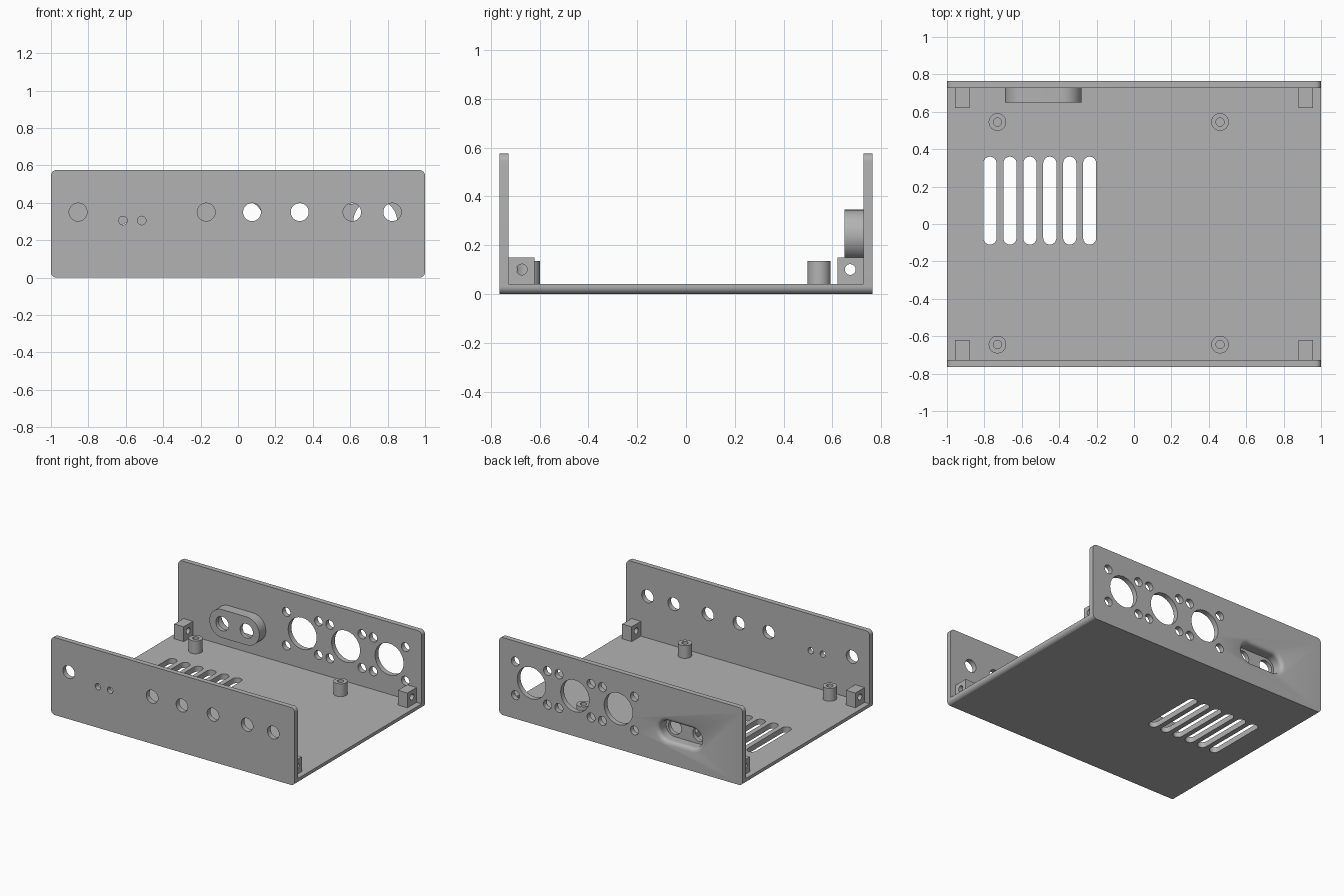
import bpy, bmesh
from math import sin, cos, pi, sqrt, radians

if "Cube" in bpy.data.objects:
    bpy.data.objects.remove(bpy.data.objects["Cube"], do_unlink=True)

grey = bpy.data.materials.new("plain_grey")
grey.use_nodes = True
grey.diffuse_color = (0.45, 0.45, 0.45, 1)
grey.node_tree.nodes["Principled BSDF"].inputs["Base Color"].default_value = (0.45, 0.45, 0.45, 1)

HALF_Y, WALL, FLOOR, HEIGHT = 0.765, 0.038, 0.04, 0.575
INNER_Y = HALF_Y - WALL


def rounded(cu, cv, hu, hv, r, n=10):
    """Rounded rectangle outline; a circle or slot when r fills it."""
    pts = []
    for k, (su, sv) in enumerate([(1, 1), (-1, 1), (-1, -1), (1, -1)]):
        for i in range(n + 1):
            a = (k + i / n) * pi / 2
            pts.append((cu + su * (hu - r) + r * cos(a), cv + sv * (hv - r) + r * sin(a)))
    return pts


def circle(cu, cv, r):
    return rounded(cu, cv, r, r, r)


def place(axis, u, v, t):
    return {"x": (t, u, v), "y": (u, t, v), "z": (u, v, t)}[axis]


def loft(bm, axis, sections):
    """Closed solid through (position, outline) sections along an axis."""
    rings = [[bm.verts.new(place(axis, u, v, t)) for u, v in pts] for t, pts in sections]
    n = len(rings[0])
    for a, b in zip(rings, rings[1:]):
        for i in range(n):
            bm.faces.new((a[i], a[(i + 1) % n], b[(i + 1) % n], b[i]))
    bm.faces.new(rings[0])
    bm.faces.new(rings[-1])


def solid(name, axis, *lofts):
    bm = bmesh.new()
    for sections in lofts:
        loft(bm, axis, sections)
    bmesh.ops.remove_doubles(bm, verts=bm.verts, dist=1e-5)
    bmesh.ops.recalc_face_normals(bm, faces=bm.faces)
    mesh = bpy.data.meshes.new(name)
    bm.to_mesh(mesh)
    bm.free()
    mesh.materials.append(grey)
    obj = bpy.data.objects.new(name, mesh)
    bpy.context.collection.objects.link(obj)
    return obj


def prism(outline, a, b):
    return [(a, outline), (b, outline)]


def cut(obj, axis, *lofts):
    cutter = solid("cutter", axis, *lofts)
    cutter.hide_render = True
    mod = obj.modifiers.new("cut", "BOOLEAN")
    mod.operation, mod.solver, mod.object = "DIFFERENCE", "EXACT", cutter
    bpy.context.view_layer.objects.active = obj
    bpy.ops.object.modifier_apply(modifier=mod.name)
    bpy.data.objects.remove(cutter, do_unlink=True)


parts = []
panel = rounded(0, HEIGHT / 2, 1, HEIGHT / 2, 0.03)

# Floor with rounded lower side edges and a row of vent slots
floor = solid("floor", "y", prism([(x, min(z, FLOOR)) for x, z in panel], -INNER_Y, INNER_Y))
cut(floor, "z", *[prism(rounded(-0.77 + i * 0.1066, 0.125, 0.035, 0.235, 0.035), -0.1, 0.1)
                  for i in range(6)])
parts.append(floor)

# Front panel with control and indicator holes
front = solid("front_panel", "y", prism(panel, -HALF_Y, -INNER_Y))
controls = [(x, 0.35, 0.048) for x in (-0.855, -0.17, 0.075, 0.33, 0.61, 0.825)]
lamps = [(x, 0.305, 0.023) for x in (-0.615, -0.515)]
cut(front, "y", *[prism(circle(*c), -0.9, -0.6) for c in controls + lamps])
parts.append(front)

# Back panel with three connector openings and their screw holes
back = solid("back_panel", "y", prism(panel, INNER_Y, HALF_Y))
openings = []
for x in (0.02, 0.377, 0.734):
    openings.append(circle(x, 0.3, 0.117))
    openings += [circle(x + sx * 0.132, 0.3 + sz * 0.125, 0.033) for sx in (-1, 1) for sz in (-1, 1)]
cut(back, "y", *[prism(o, 0.6, 0.9) for o in openings])

# Recessed cup behind the back panel, with a flared mouth and two holes
CX, CZ, FLARE = -0.485, 0.24, 0.03


def slot(grow):
    r = 0.072 + grow
    return rounded(CX, CZ, 0.1 + r, r, r)


cup = solid("recess_cup", "y", prism(slot(0.033), 0.65, INNER_Y))
recess = [(0.68, slot(0))]
for i in range(7):
    d = FLARE * (1 - i / 6)
    recess.append((HALF_Y - d, slot(FLARE - sqrt(FLARE ** 2 - (FLARE - d) ** 2))))
recess.append((HALF_Y + 0.02, slot(FLARE)))
cut(back, "y", recess)
cut(cup, "y", recess)
cut(cup, "y", *[prism(circle(CX + s * 0.1, CZ, 0.053), 0.6, 0.7) for s in (-1, 1)])
parts += [back, cup]

# Board standoffs with blind screw holes
for x, side in ((-0.73, "right"), (0.46, "left")):
    for y, end in ((-0.645, "front"), (0.545, "back")):
        post = solid(f"standoff_{end}_{side}", "z", prism(circle(x, y, 0.047), FLOOR, 0.135))
        cut(post, "z", prism(circle(x, y, 0.022), 0.05, 0.2))
        parts.append(post)

# Corner blocks with cross-drilled cover screw holes
for sx, side in ((-1, "right"), (1, "left")):
    for sy, end in ((-1, "front"), (1, "back")):
        outline = [(sy * INNER_Y, FLOOR), (sy * 0.62, FLOOR), (sy * 0.62, 0.15), (sy * INNER_Y, 0.15)]
        block = solid(f"corner_block_{end}_{side}", "x", prism(outline, sx * 0.88, sx * 0.958))
        cut(block, "x", prism(circle(sy * 0.673, 0.1, 0.022), sx * 0.8, sx * 1.1))
        parts.append(block)

# Smooth the curved walls, keep edges sharp
bpy.ops.object.select_all(action="DESELECT")
for p in parts:
    p.select_set(True)
bpy.context.view_layer.objects.active = parts[0]
bpy.ops.object.shade_smooth_by_angle(angle=radians(30))
